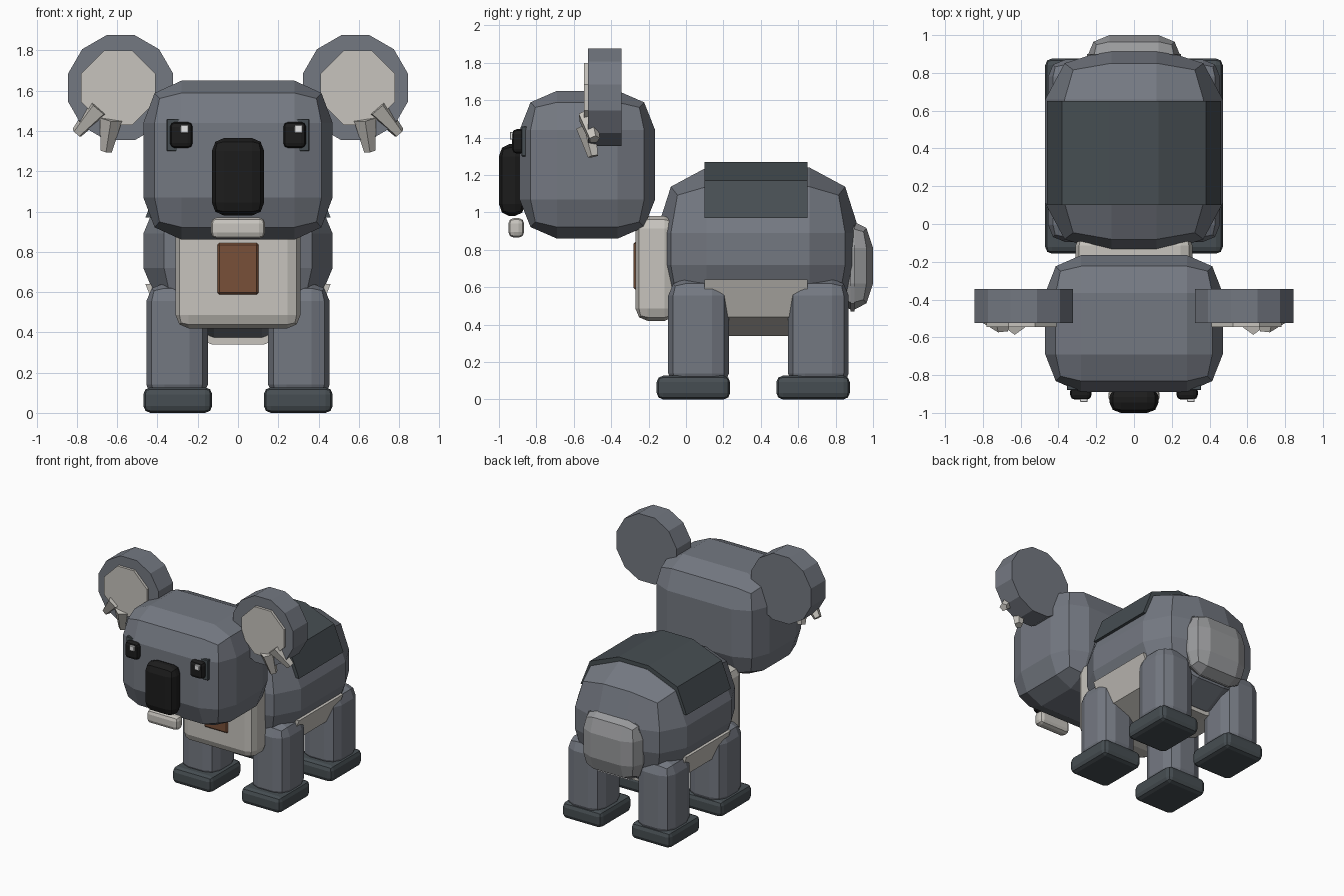
import bpy, bmesh, math
from mathutils import Vector

default = bpy.data.objects.get("Cube")
if default:
    bpy.data.objects.remove(default, do_unlink=True)


def material(name, rgb):
    m = bpy.data.materials.new(name)
    m.use_nodes = True
    color = (*rgb, 1)
    m.diffuse_color = color
    m.node_tree.nodes["Principled BSDF"].inputs["Base Color"].default_value = color
    return m


fur = material("grey fur", (0.175, 0.19, 0.222))
slate = material("dark slate", (0.062, 0.076, 0.085))
cream = material("pale cream", (0.57, 0.55, 0.51))
tail_grey = material("light grey", (0.32, 0.325, 0.335))
black = material("black", (0.012, 0.012, 0.012))
brown = material("brown", (0.19, 0.08, 0.04))
white = material("white", (0.8, 0.8, 0.8))


def finish(name, bm, mat):
    bmesh.ops.recalc_face_normals(bm, faces=bm.faces)
    mesh = bpy.data.meshes.new(name)
    bm.to_mesh(mesh)
    bm.free()
    mesh.materials.append(mat)
    obj = bpy.data.objects.new(name, mesh)
    bpy.context.collection.objects.link(obj)
    return obj


def block(name, mat, xs, ys, zs, r, segments=2):
    """Box with rounded edges; r is one radius or one per axis."""
    radius = Vector(r) if isinstance(r, tuple) else Vector((r, r, r))
    lo, hi = (Vector(p) for p in zip(xs, ys, zs))
    size = hi - lo
    bm = bmesh.new()
    bmesh.ops.create_cube(bm, size=1)
    for v in bm.verts:
        v.co = Vector(v.co[i] * size[i] / radius[i] for i in range(3))
    bmesh.ops.bevel(bm, geom=bm.edges[:], offset=1, offset_type='OFFSET',
                    segments=segments, profile=0.5, affect='EDGES',
                    clamp_overlap=False)
    for v in bm.verts:
        v.co = (lo + hi) / 2 + v.co * radius
    return finish(name, bm, mat)


def prism(name, mat, outline, y0, y1):
    """Extrude an (x, z) outline from y0 to y1."""
    bm = bmesh.new()
    face = bm.faces.new([bm.verts.new((x, y0, z)) for x, z in outline])
    moved = bmesh.ops.extrude_face_region(bm, geom=[face])["geom"]
    bmesh.ops.translate(bm, vec=(0, y1 - y0, 0),
                        verts=[g for g in moved if isinstance(g, bmesh.types.BMVert)])
    if not face.is_valid or len(bm.faces) < len(outline) + 2:
        bm.faces.new([v for v in bm.verts if abs(v.co.y - y0) < 1e-6])
    return finish(name, bm, mat)


def tuft(name, start, end, r0, r1):
    """Tapered five-sided lock of hair."""
    a, b = Vector(start), Vector(end)
    bm = bmesh.new()
    bmesh.ops.create_cone(bm, cap_ends=True, segments=5, radius1=r0, radius2=r1,
                          depth=(b - a).length)
    turn = (b - a).to_track_quat('Z', 'Y')
    for v in bm.verts:
        v.co = turn @ v.co + (a + b) / 2
    return finish(name, bm, cream)


def span(side, near, far):
    return tuple(sorted((side * near, side * far)))


# Torso, with a blanket patch over the back and a pale patch below
block("body", fur, (-0.47, 0.47), (-0.16, 0.93), (0.37, 1.24), (0.35, 0.27, 0.35))
half = [(0.13, 1.27), (0.38, 1.17), (0.46, 0.97)]
arch = half + [(-x, z) for x, z in reversed(half)]
prism("back_patch", slate, arch, 0.10, 0.65)
prism("belly_patch", cream, [(x, 1.61 - z) for x, z in arch], 0.10, 0.65)
block("tail", tail_grey, (-0.25, 0.25), (0.78, 1.0), (0.47, 0.96), (0.12, 0.12, 0.15))

# Chest
block("chest_bib", cream, (-0.31, 0.31), (-0.27, -0.05), (0.42, 0.98), 0.065)
block("chest_patch", brown, (-0.105, 0.105), (-0.28, -0.25), (0.585, 0.845), 0.012, 1)

# Head and face
block("head", fur, (-0.47, 0.47), (-0.89, -0.165), (0.86, 1.65), (0.19, 0.2, 0.21))
block("nose", black, (-0.13, 0.13), (-1.0, -0.86), (0.98, 1.365), (0.06, 0.055, 0.065))
block("chin", cream, (-0.135, 0.135), (-0.95, -0.865), (0.865, 0.97), 0.03)

for side, label in ((1, "left"), (-1, "right")):
    # Eyes
    block(label + "_eye_patch", slate, span(side, 0.22, 0.355), (-0.88, -0.84),
          (1.3, 1.46), 0.004, 1)
    block(label + "_eye", black, span(side, 0.225, 0.338), (-0.93, -0.86),
          (1.315, 1.445), 0.025)
    x = side * 0.283 + 0.018
    block(label + "_eye_glint", white, (x - 0.02, x + 0.02), (-0.942, -0.9),
          (1.39, 1.43), 0.003, 1)

    # Ears: twelve-sided discs with chamfered inner plates and hair tufts
    cx, cz = side * 0.583, 1.615
    ring = [math.radians(15 + 30 * i) for i in range(12)]
    prism(label + "_ear", fur,
          [(cx + 0.27 * math.cos(a), cz + 0.27 * math.sin(a)) for a in ring],
          -0.525, -0.345)
    w, f = 0.185, 0.07
    octagon = [(w, f), (f, w), (-f, w), (-w, f), (-w, -f), (-f, -w), (f, -w), (w, -f)]
    prism(label + "_inner_ear", cream,
          [(side * 0.595 + u, cz + v) for u, v in octagon], -0.545, -0.52)
    tuft(label + "_outer_tuft", (side * 0.69, -0.525, 1.515),
         (side * 0.80, -0.49, 1.39), 0.058, 0.03)
    tuft(label + "_inner_tuft", (side * 0.63, -0.53, 1.46),
         (side * 0.655, -0.495, 1.30), 0.058, 0.03)

    # Legs and paws
    for y, place in ((0.04, "front"), (0.68, "back")):
        cy = y + 0.025
        block(f"{place}_{label}_leg", fur, span(side, 0.15, 0.455),
              (cy - 0.16, cy + 0.165), (0.05, 0.645), (0.09, 0.09, 0.09))
        block(f"{place}_{label}_paw", slate, span(side, 0.128, 0.47),
              (y - 0.197, y + 0.196), (0, 0.127), 0.035)
